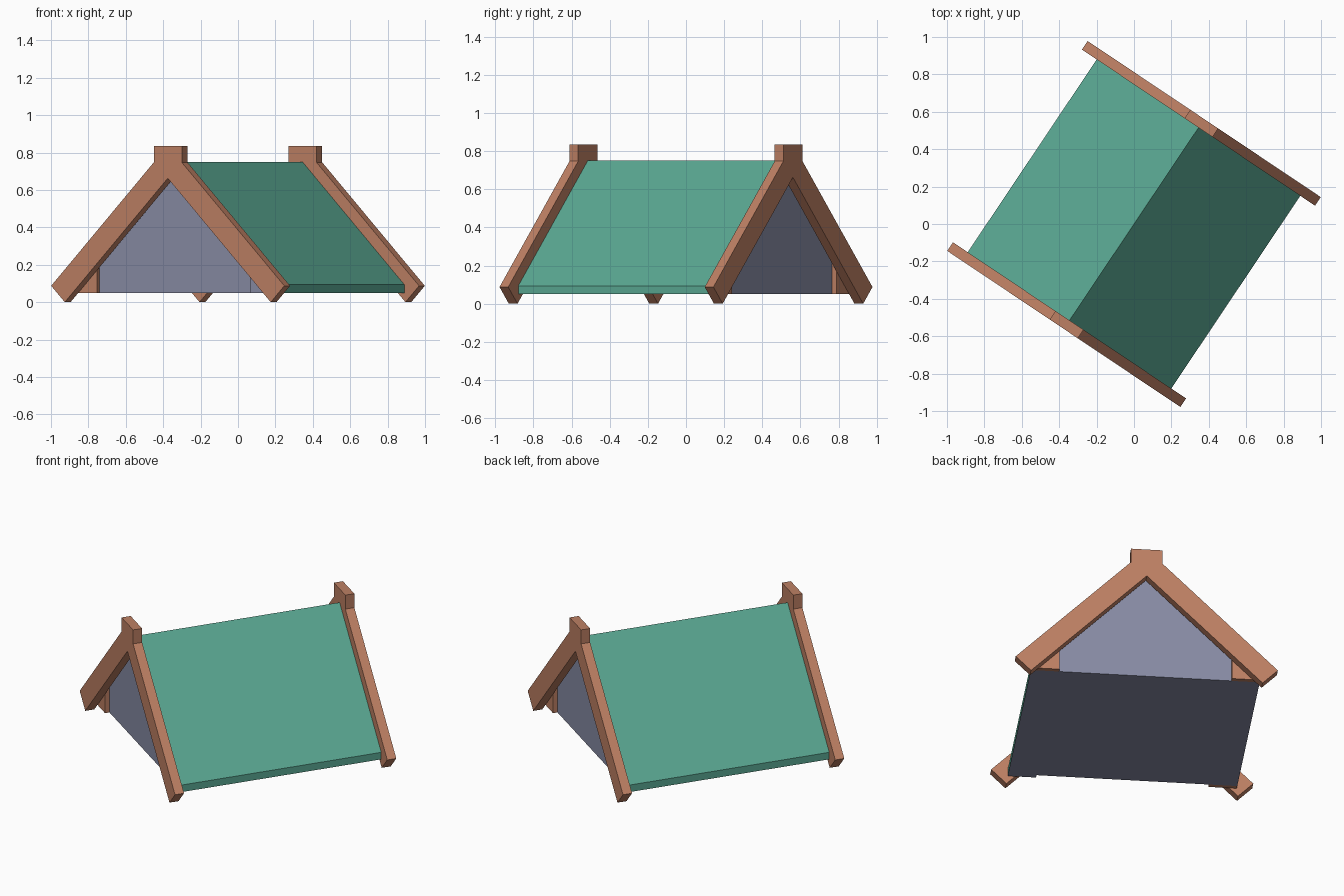
import bpy, math

if "Cube" in bpy.data.objects:
    bpy.data.objects.remove(bpy.data.objects["Cube"])

ANGLE = math.radians(-33.8)   # whole tent hut is turned on the ground


def material(name, rgb):
    m = bpy.data.materials.new(name)
    m.diffuse_color = (*rgb, 1)
    m.use_nodes = True
    m.node_tree.nodes["Principled BSDF"].inputs["Base Color"].default_value = m.diffuse_color
    return m


wood = material("warm wood", (0.515, 0.216, 0.127))
green = material("green roof", (0.102, 0.392, 0.288))
slate = material("slate blue", (0.246, 0.262, 0.376))


def prism(name, profile, y0, y1, mat):
    """Extrude an x-z profile (clockwise seen from the front) from y0 to y1."""
    n = len(profile)
    verts = [(x, y, z) for y in (y0, y1) for x, z in profile]
    faces = [list(range(n))[::-1], list(range(n, 2 * n))]
    for i in range(n):
        j = (i + 1) % n
        faces.append([i, j, n + j, n + i])
    me = bpy.data.meshes.new(name)
    me.from_pydata(verts, [], faces)
    me.materials.append(mat)
    me.update()
    ob = bpy.data.objects.new(name, me)
    ob.rotation_euler.z = ANGLE
    bpy.context.collection.objects.link(ob)
    return ob


def mirrored(half):
    """Complete a left half profile (listed clockwise) with its mirror image."""
    return half + [(-x, z) for x, z in reversed(half) if abs(x) > 1e-6]


# Green roof: two sloping slabs meeting at the ridge
roof = [(-0.655, 0.05), (-0.655, 0.094), (0, 0.75),
        (0.655, 0.094), (0.655, 0.05), (0, 0.705)]
prism("roof", roof, -0.62, 0.62, green)

# Slate body with recessed gable walls and floor
prism("body", mirrored([(-0.655, 0.05), (0, 0.705)]), -0.593, 0.593, slate)

# A-shaped end frames with a ridge block
frame = [(-0.75, 0.0875), (-0.09, 0.7475), (-0.09, 0.835),
         (0.09, 0.835), (0.09, 0.7475), (0.75, 0.0875),
         (0.6625, 0), (0, 0.6625), (-0.6625, 0)]
for label, s in (("front", -1), ("back", 1)):
    y0, y1 = sorted((s * 0.62, s * 0.675))
    prism(label + "_frame", frame, y0, y1, wood)

    # Corner wedges standing proud of the gable wall
    y0, y1 = sorted((s * 0.593, s * 0.62))
    prism(label + "_left_wedge",
          [(-0.655, 0.05), (-0.493, 0.212), (-0.493, 0.05)], y0, y1, wood)
    prism(label + "_right_wedge",
          [(0.493, 0.05), (0.493, 0.212), (0.655, 0.05)], y0, y1,
          slate if s < 0 else wood)
